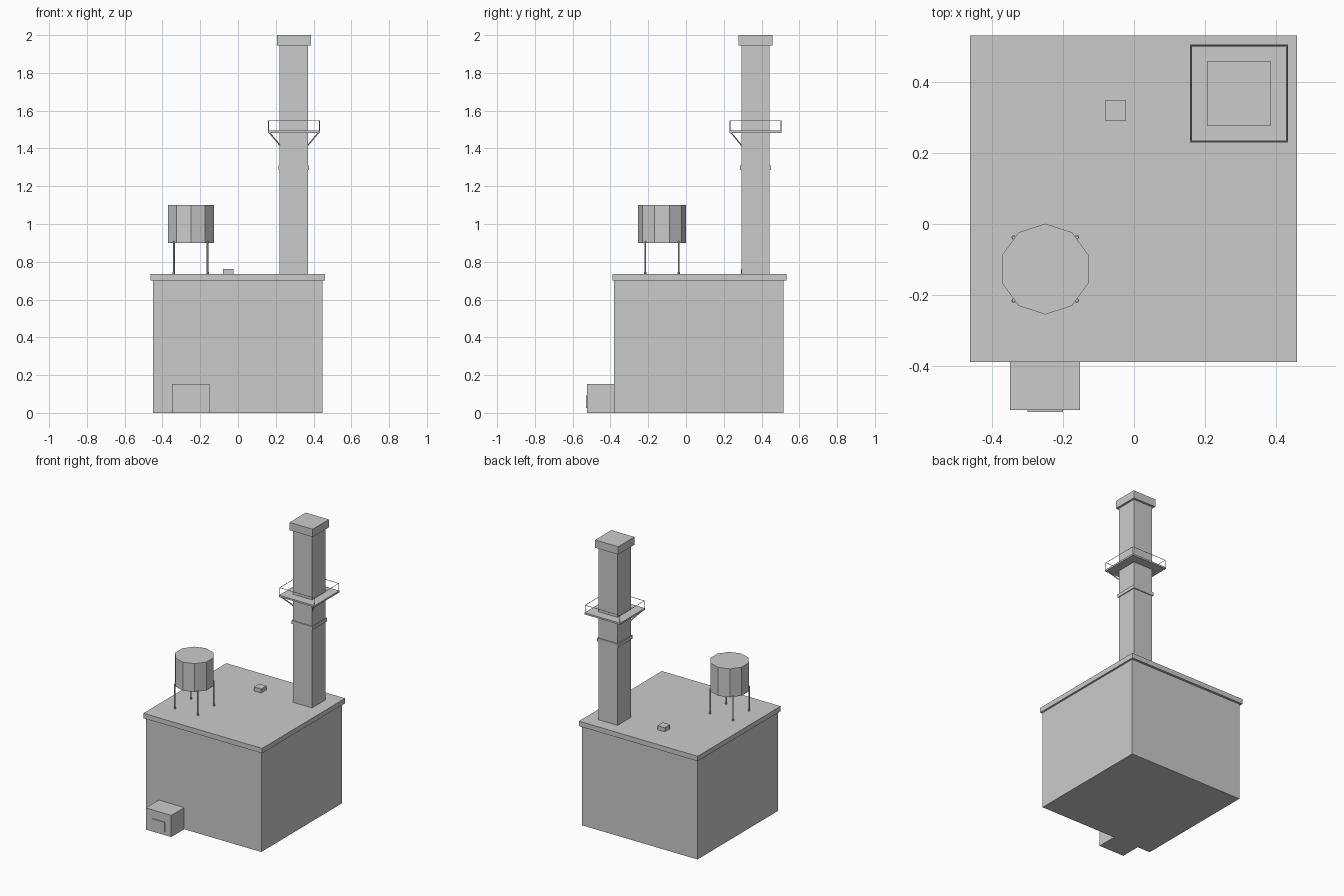
import bpy
import math
from mathutils import Vector

cube = bpy.data.objects.get("Cube")
if cube:
    bpy.data.objects.remove(cube, do_unlink=True)

grey = bpy.data.materials.new("plain_grey")
grey.use_nodes = True
grey.diffuse_color = (0.6, 0.6, 0.6, 1)
grey.node_tree.nodes["Principled BSDF"].inputs["Base Color"].default_value = (0.6, 0.6, 0.6, 1)


def finish(name):
    ob = bpy.context.object
    ob.name = name
    ob.data.materials.append(grey)
    return ob


def box(name, x, y, z):
    """Box from (low, high) ranges on each axis."""
    bpy.ops.mesh.primitive_cube_add(size=1, location=[sum(r) / 2 for r in (x, y, z)])
    ob = finish(name)
    ob.scale = [r[1] - r[0] for r in (x, y, z)]
    return ob


def block(name, centre, half, z):
    """Square block around a centre."""
    cx, cy = centre
    return box(name, (cx - half, cx + half), (cy - half, cy + half), z)


def bar(name, a, b, radius, sides=4):
    """Straight bar between two points."""
    a, b = Vector(a), Vector(b)
    bpy.ops.mesh.primitive_cylinder_add(vertices=sides, radius=radius,
                                        depth=(b - a).length, location=(a + b) / 2)
    ob = finish(name)
    ob.rotation_euler = (b - a).to_track_quat('Z', 'Y').to_euler()
    return ob


# Main building and roof slab
box("building_body", (-0.45, 0.447), (-0.38, 0.515), (0, 0.70))
box("roof_slab", (-0.463, 0.46), (-0.389, 0.532), (0.70, 0.735))
box("roof_vent", (-0.08, -0.023), (0.29, 0.35), (0.735, 0.763))

# Entrance annex with door plate
box("entrance_annex", (-0.35, -0.152), (-0.524, -0.38), (0, 0.152))
box("entrance_door", (-0.30, -0.20), (-0.53, -0.523), (0.025, 0.092))

# Chimney
stack = (0.296, 0.368)
block("chimney_shaft", stack, 0.075, (0.735, 1.95))
block("chimney_cap", stack, 0.09, (1.945, 2.0))
block("chimney_band", stack, 0.081, (1.286, 1.31))
block("walkway_platform", stack, 0.138, (1.482, 1.494))

# Walkway railing: a post and a top rail for each side
reach = 0.135
corners = [(stack[0] + sx * reach, stack[1] + sy * reach)
           for sx, sy in ((-1, -1), (1, -1), (1, 1), (-1, 1))]
for i, corner in enumerate(corners):
    following = corners[(i + 1) % 4]
    bar("railing_post", (*corner, 1.49), (*corner, 1.547), 0.002)
    bar("railing_top", (*corner, 1.546), (*following, 1.546), 0.002)

# Diagonal braces under the front corners of the walkway
for side in (-1, 1):
    bar("walkway_brace",
        (stack[0] + side * 0.13, stack[1] - 0.13, 1.484),
        (stack[0] + side * 0.073, stack[1] - 0.073, 1.415), 0.004)

# Ten-sided water tank on four legs
tank = (-0.25, -0.127)
bpy.ops.mesh.primitive_cylinder_add(vertices=10, radius=0.128, depth=0.2,
                                    location=(*tank, 1.0))
finish("water_tank")
for sx in (-1, 1):
    for sy in (-1, 1):
        x, y = tank[0] + sx * 0.089, tank[1] + sy * 0.089
        bar("tank_leg", (x, y, 0.735), (x, y, 0.91), 0.0045, 8)
        bar("tank_leg_foot", (x, y, 0.735), (x, y, 0.747), 0.0065, 8)
